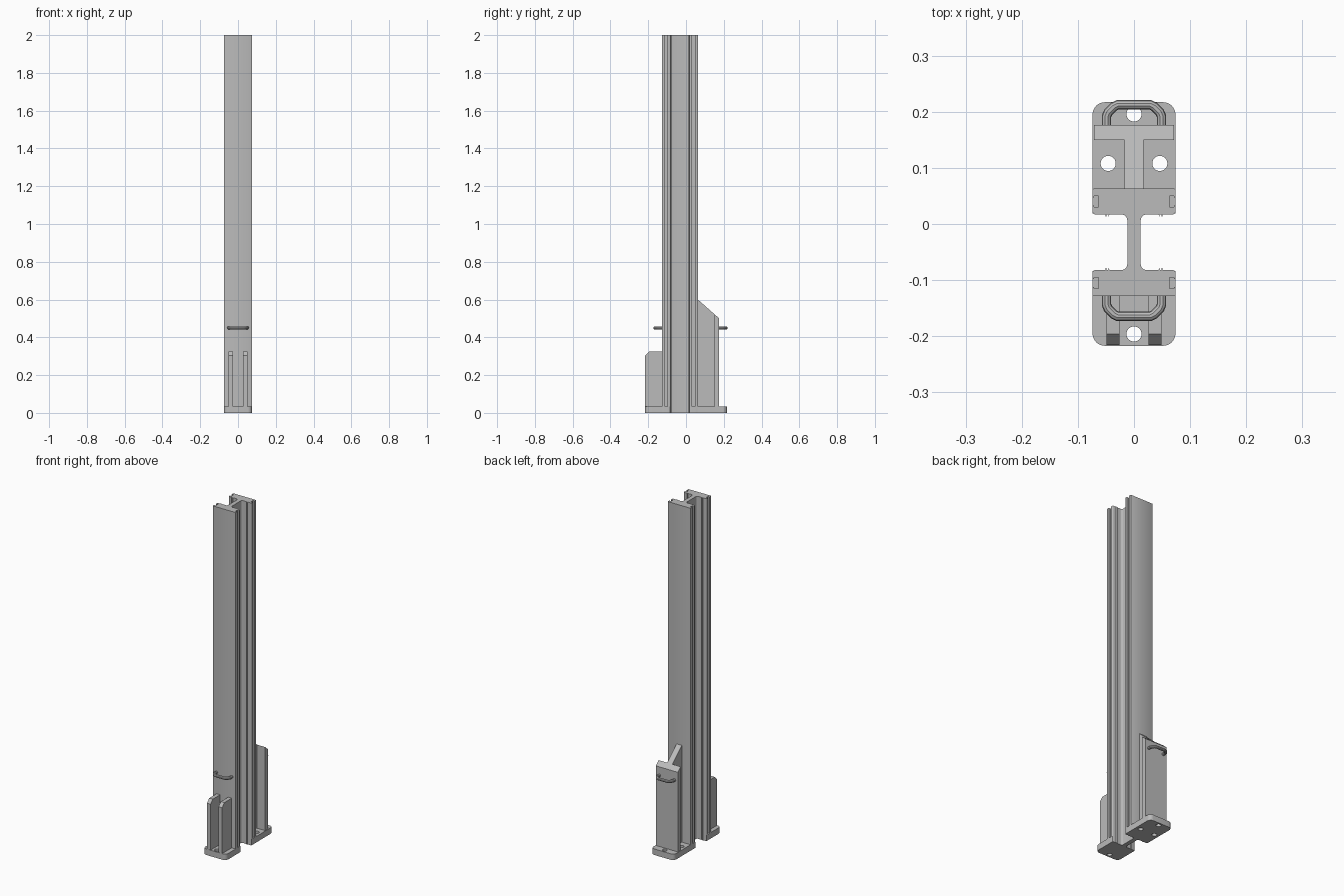
import bpy, math
from mathutils import Matrix

cube = bpy.data.objects.get("Cube")
if cube:
    bpy.data.objects.remove(cube, do_unlink=True)

steel = bpy.data.materials.new("grey steel")
steel.use_nodes = True
GREY = (0.5, 0.5, 0.5, 1)
steel.diffuse_color = GREY
steel.node_tree.nodes["Principled BSDF"].inputs["Base Color"].default_value = GREY


def finish(ob, smooth=False):
    """Turn a curve into a mesh and give it the material."""
    bpy.ops.object.select_all(action='DESELECT')
    ob.select_set(True)
    bpy.context.view_layer.objects.active = ob
    bpy.ops.object.convert(target='MESH')
    ob = bpy.context.object
    ob.data.materials.clear()
    ob.data.materials.append(steel)
    if smooth:
        bpy.ops.object.shade_smooth_by_angle(angle=math.radians(35))
    else:
        ob.data.shade_flat()
    return ob


def prism(name, loops, low, high, matrix=None, smooth=False):
    """Extrude a filled outline; any further loops are holes."""
    curve = bpy.data.curves.new(name, 'CURVE')
    curve.dimensions = '2D'
    curve.fill_mode = 'BOTH'
    curve.extrude = (high - low) / 2
    for loop in loops:
        spline = curve.splines.new('POLY')
        spline.points.add(len(loop) - 1)
        for p, (x, y) in zip(spline.points, loop):
            p.co = (x, y, 0, 1)
        spline.use_cyclic_u = True
    ob = bpy.data.objects.new(name, curve)
    bpy.context.collection.objects.link(ob)
    ob.matrix_world = (matrix or Matrix()) @ Matrix.Translation((0, 0, (low + high) / 2))
    return finish(ob, smooth)


def arc(cx, cy, r, start, end, steps=6):
    return [(cx + r * math.cos(math.radians(start + (end - start) * i / steps)),
             cy + r * math.sin(math.radians(start + (end - start) * i / steps)))
            for i in range(steps + 1)]


def circle(cx, cy, r=0.0135):
    return arc(cx, cy, r, 0, 360, 24)[:-1]


# Beam: one quarter of the section, mirrored both ways about its centre
MID = -0.0325
WIDE, DEEP, INNER, SLOT = 0.074, 0.0955, 0.0495, 0.0725
quarter = arc(0.022, INNER - 0.01, 0.01, 180, 90, 4)
for fin in (0.045, 0.05):
    quarter += [(fin - 0.001, INNER), (fin - 0.0005, INNER - 0.004),
                (fin + 0.0005, INNER - 0.004), (fin + 0.001, INNER)]
quarter += arc(WIDE - 0.005, INNER + 0.005, 0.005, -90, 0, 3)
quarter += [(WIDE, SLOT - 0.007), (WIDE - 0.003, SLOT - 0.007), (WIDE - 0.003, SLOT - 0.01),
            (WIDE - 0.011, SLOT - 0.01), (WIDE - 0.011, SLOT + 0.01),
            (WIDE - 0.003, SLOT + 0.01), (WIDE - 0.003, SLOT + 0.007), (WIDE, SLOT + 0.007)]
quarter += arc(WIDE - 0.002, DEEP - 0.002, 0.002, 0, 90, 2)
half = quarter + [(-x, y) for x, y in reversed(quarter)]
section = half + [(-x, -y) for x, y in half]
prism("beam", [[(x, y + MID) for x, y in section]], 0, 2, smooth=True)


# Base plates with rounded outer corners and bolt holes
def base_plate(name, side, inner, holes):
    r = 0.022
    outer = 0.217
    outline = [(-WIDE, inner), (WIDE, inner)]
    outline += arc(WIDE - r, outer - r, r, 0, 90) + arc(r - WIDE, outer - r, r, 90, 180)
    loops = [outline] + [circle(x, y) for x, y in holes]
    prism(name, [[(x, side * y) for x, y in loop] for loop in loops], 0, 0.035, smooth=True)


base_plate("rear_base_plate", 1, 0.019, [(0, 0.196), (-0.046, 0.108), (0.046, 0.108)])
base_plate("front_base_plate", -1, 0.084, [(0, 0.196)])

# Upright parts drawn in the y-z plane and extruded along x
SIDEWAYS = Matrix(((0, 0, 1, 0), (1, 0, 0, 0), (0, 1, 0, 0), (0, 0, 0, 1)))
prism("rear_gusset", [[(0.06, 0.03), (0.16, 0.03), (0.16, 0.514), (0.063, 0.6), (0.06, 0.6)]],
      -0.017, 0.017, SIDEWAYS)
prism("rear_backing_plate", [[(0.15, 0.03), (0.176, 0.03), (0.176, 0.5), (0.15, 0.523)]],
      -0.071, 0.071, SIDEWAYS)
for side, name in ((1, "left_front_rib"), (-1, "right_front_rib")):
    a, b = sorted((side * 0.026, side * 0.049))
    prism(name, [[(-0.125, 0.03), (-0.216, 0.03), (-0.216, 0.303), (-0.196, 0.325),
                  (-0.125, 0.325)]], a, b, SIDEWAYS)


# Bent round-bar handles
def handle(name, wall, side):
    curve = bpy.data.curves.new(name, 'CURVE')
    curve.dimensions = '3D'
    curve.bevel_depth = 0.0085
    curve.bevel_resolution = 3
    curve.use_fill_caps = True
    right = [(0.049, -0.004), (0.049, 0.016), (0.046, 0.023), (0.036, 0.033), (0.029, 0.0365)]
    path = right + [(-x, y) for x, y in reversed(right)]
    spline = curve.splines.new('POLY')
    spline.points.add(len(path) - 1)
    for p, (x, y) in zip(spline.points, path):
        p.co = (x, wall + side * y, 0.45, 1)
    ob = bpy.data.objects.new(name, curve)
    bpy.context.collection.objects.link(ob)
    finish(ob, True)


handle("rear_handle", 0.176, 1)
handle("front_handle", -0.128, -1)
